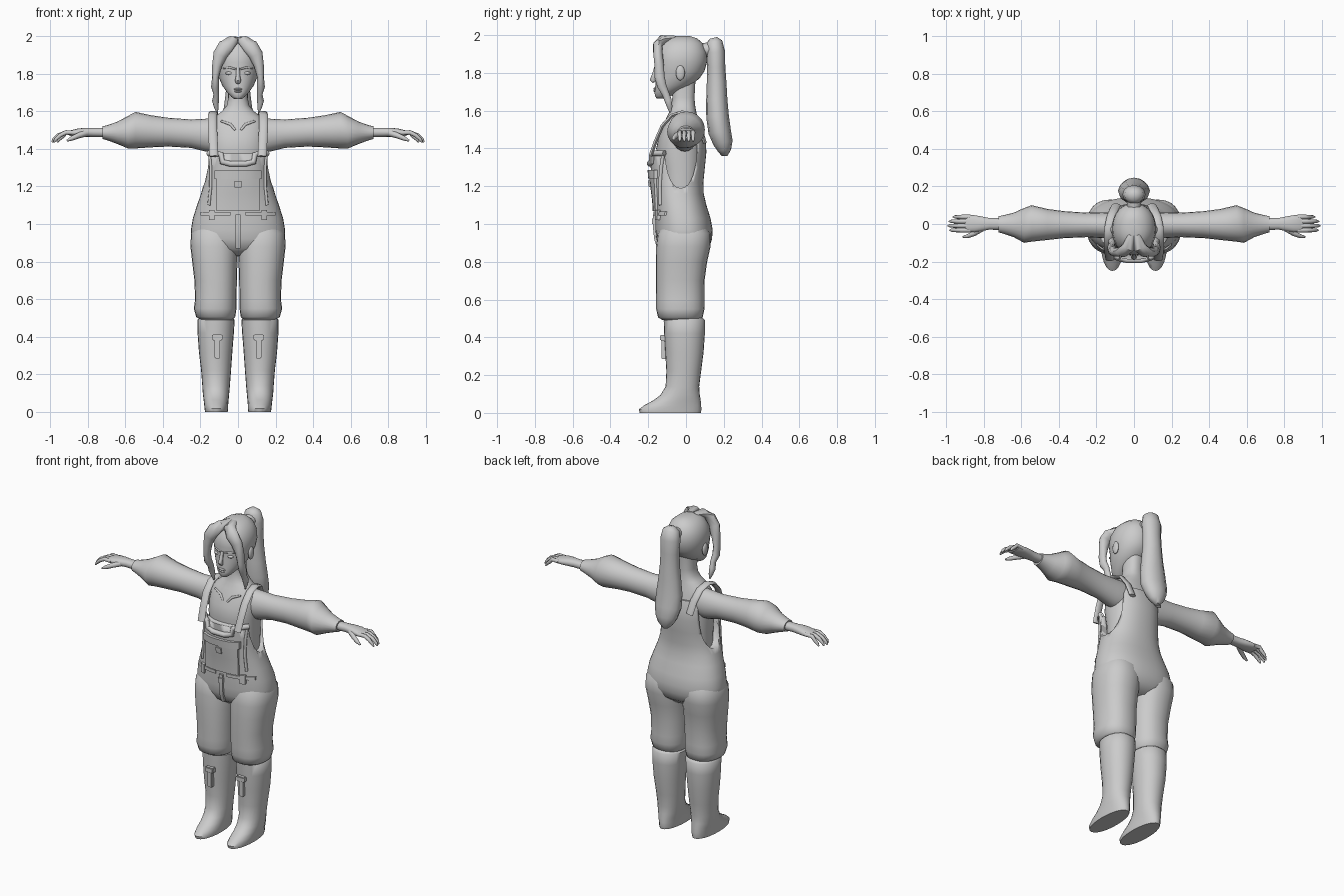
import bpy, bmesh, math
from mathutils import Vector

grey = bpy.data.materials.new("plain_grey")
grey.diffuse_color = (0.6, 0.6, 0.6, 1)


def finish(name, bm, mirror=False, angle=50):
    bmesh.ops.recalc_face_normals(bm, faces=bm.faces)
    me = bpy.data.meshes.new(name)
    bm.to_mesh(me)
    bm.free()
    ob = bpy.data.objects.new(name, me)
    bpy.context.collection.objects.link(ob)
    me.materials.append(grey)
    bpy.ops.object.select_all(action='DESELECT')
    ob.select_set(True)
    bpy.context.view_layer.objects.active = ob
    bpy.ops.object.shade_smooth_by_angle(angle=math.radians(angle))
    if mirror:
        ob.modifiers.new("mirror", 'MIRROR').use_mirror_merge = False
    return ob


def skin(name, rings, **kw):
    bm = bmesh.new()
    vs = [[bm.verts.new(p) for p in r] for r in rings]
    n = len(vs[0])
    for a, b in zip(vs, vs[1:]):
        for i in range(n):
            j = (i + 1) % n
            bm.faces.new((a[i], a[j], b[j], b[i]))
    bm.faces.new(vs[0])
    bm.faces.new(vs[-1])
    return finish(name, bm, **kw)


def loft(name, rows, axis='z', n=24, p=2.3, **kw):
    """rows: position on axis, then min and max on the two other axes"""
    rings = []
    for t, a0, a1, b0, b1 in rows:
        ring = []
        for i in range(n):
            c, s = math.cos(2 * math.pi * i / n), math.sin(2 * math.pi * i / n)
            a = (a0 + a1) / 2 + (a1 - a0) / 2 * math.copysign(abs(c) ** (2 / p), c)
            b = (b0 + b1) / 2 + (b1 - b0) / 2 * math.copysign(abs(s) ** (2 / p), s)
            ring.append((a, b, t) if axis == 'z' else (t, a, b))
        rings.append(ring)
    return skin(name, rings, **kw)


def tube(name, pts, ref=(1, 0, 0), n=10, **kw):
    """pts: x, y, z, half width along ref, half thickness"""
    P = [Vector(q[:3]) for q in pts]
    rings = []
    for k, q in enumerate(pts):
        t = (P[min(k + 1, len(P) - 1)] - P[max(k - 1, 0)]).normalized()
        u = Vector(ref)
        u = (u - t * u.dot(t)).normalized()
        v = t.cross(u)
        rings.append([P[k] + u * q[3] * math.cos(2 * math.pi * i / n)
                      + v * q[4] * math.sin(2 * math.pi * i / n) for i in range(n)])
    return skin(name, rings, **kw)


def ball(name, loc, size, mirror=False):
    bm = bmesh.new()
    bmesh.ops.create_uvsphere(bm, u_segments=16, v_segments=10, radius=1)
    for v in bm.verts:
        v.co = Vector(loc) + Vector(a * b for a, b in zip(v.co, size))
    return finish(name, bm, mirror)


def box(name, loc, size, mirror=False, bevel=0.004):
    bm = bmesh.new()
    bmesh.ops.create_cube(bm, size=1)
    for v in bm.verts:
        v.co = Vector(loc) + Vector(a * b for a, b in zip(v.co, size))
    if bevel:
        bmesh.ops.bevel(bm, geom=bm.edges[:], offset=bevel, segments=2, affect='EDGES')
    return finish(name, bm, mirror)


# Overalls body, cut for armholes and the open chest
SHELL = [(.83, .10, -.08, .07), (.87, .215, -.14, .12), (.92, .25, -.157, .138),
         (.97, .25, -.162, .141), (1.03, .24, -.163, .13), (1.1, .218, -.165, .108),
         (1.16, .197, -.172, .094), (1.22, .18, -.18, .092), (1.3, .17, -.187, .10),
         (1.38, .167, -.19, .108), (1.45, .16, -.16, .104), (1.5, .14, -.12, .09)]
overalls = loft("overalls", [(z, -w, w, f, b) for z, w, f, b in SHELL], n=40)
arm_cut = loft("armhole_cutter", [(.118, -.115, .06, 1.19, 1.72), (.3, -.115, .06, 1.19, 1.72)],
               axis='x', n=32, mirror=True)
chest_cut = box("chest_cutter", (0, -.18, 1.5), (.5, .27, .25), bevel=0)
for cutter in (arm_cut, chest_cut):
    m = overalls.modifiers.new("cut", 'BOOLEAN')
    m.operation, m.object = 'DIFFERENCE', cutter
    cutter.hide_render = True
    cutter.hide_set(True)


def front_y(x, z):
    """front surface of the overalls"""
    for a, b in zip(SHELL, SHELL[1:]):
        if a[0] <= z <= b[0]:
            k = (z - a[0]) / (b[0] - a[0])
            w, f, r = (a[i] + (b[i] - a[i]) * k for i in (1, 2, 3))
            return (f + r) / 2 + (f - r) / 2 * max(0, 1 - abs(x / w) ** 2.3) ** (1 / 2.3)


def panel(name, x0, x1, z0, z1, out, mirror=False):
    rings = []
    for i in range(9):
        x = x0 + (x1 - x0) * i / 8
        zs = [z0 + (z1 - z0) * j / 4 for j in range(5)]
        rings.append([(x, front_y(x, z) - out, z) for z in zs]
                     + [(x, front_y(x, z) + .012, z) for z in reversed(zs)])
    return skin(name, rings, mirror=mirror, angle=35)


panel("bib_pocket", -.115, .115, 1.07, 1.26, .012)
panel("pocket_flap", -.125, .125, 1.24, 1.285, .018)
panel("pocket_button", -.018, .018, 1.195, 1.23, .02)
panel("belt_tab", .125, .155, 1.02, 1.075, .016, True)
panel("waist_pocket_edge", .04, .20, 1.045, 1.065, .009, True)
panel("fly", -.012, .012, .87, 1.05, .012)
panel("fly_button", -.016, .016, 1.0, 1.03, .018)
trim = [(-.155, 1.375), (-.12, 1.375), (-.09, 1.37), (-.083, 1.33), (-.04, 1.32), (.04, 1.32),
        (.083, 1.33), (.09, 1.37), (.12, 1.375), (.155, 1.375)]
tube("bib_trim", [(x, front_y(x, z) - .006, z, .016, .016) for x, z in trim], ref=(0, 1, 0))
tube("bib_side_seam", [(x, front_y(x, z) - .002, z, .008, .01) for x, z in
     [(.15, 1.37), (.145, 1.3), (.145, 1.2), (.155, 1.1)]], mirror=True)

# Trousers and boots
loft("trouser_leg", [(.492, .03, .20, -.125, .07), (.505, .015, .222, -.148, .088),
     (.55, .008, .235, -.158, .098), (.6, .008, .228, -.158, .097), (.7, .006, .232, -.16, .098),
     (.8, .003, .244, -.16, .112), (.88, -.002, .253, -.158, .13), (.95, 0, .25, -.15, .13),
     (1.0, .02, .22, -.12, .1)], mirror=True)
loft("boot", [(0, .055, .175, -.245, .078), (.018, .052, .178, -.25, .082),
     (.04, .052, .18, -.222, .08), (.065, .05, .183, -.175, .078), (.095, .047, .187, -.135, .073),
     (.14, .043, .19, -.108, .07), (.22, .037, .196, -.104, .08), (.32, .03, .208, -.11, .093),
     (.42, .022, .215, -.116, .1), (.49, .018, .216, -.118, .1), (.505, .035, .20, -.1, .085)],
     p=2.1, mirror=True)
box("boot_strap", (.11, -.117, .335), (.03, .026, .1), True)
box("boot_buckle", (.11, -.12, .397), (.055, .034, .032), True)

# Torso, neck and straps
loft("torso", [(1.1, -.15, .15, -.12, .07), (1.3, -.15, .15, -.14, .09),
     (1.4, -.155, .155, -.158, .093), (1.47, -.155, .155, -.142, .085),
     (1.53, -.15, .15, -.118, .07), (1.57, -.125, .125, -.1, .06), (1.6, -.085, .085, -.085, .053),
     (1.63, -.06, .06, -.077, .048), (1.67, -.052, .052, -.072, .045),
     (1.76, -.052, .052, -.08, .05)], n=32)
tube("shoulder_strap", [(.128, -.188, 1.36, .024, .01), (.132, -.16, 1.44, .024, .01),
     (.136, -.125, 1.52, .024, .01), (.136, -.075, 1.575, .024, .01), (.133, -.02, 1.592, .024, .01),
     (.122, .035, 1.57, .024, .01), (.108, .075, 1.51, .024, .01), (.095, .1, 1.43, .024, .01)],
     mirror=True)
tube("collarbone", [(.015, -.128, 1.5, .006, .006), (.04, -.117, 1.53, .008, .007),
     (.09, -.1, 1.548, .006, .005)], ref=(0, 0, 1), mirror=True)

# Sleeves and hands
loft("sleeve", [(.09, -.08, .06, 1.38, 1.565), (.17, -.075, .062, 1.385, 1.56),
     (.25, -.07, .06, 1.405, 1.556), (.37, -.075, .068, 1.412, 1.565),
     (.46, -.085, .08, 1.408, 1.578), (.545, -.094, .1, 1.402, 1.596),
     (.585, -.1, .085, 1.402, 1.575), (.64, -.07, .06, 1.425, 1.545),
     (.70, -.05, .045, 1.447, 1.524), (.72, -.045, .042, 1.452, 1.52)],
     axis='x', p=2, n=20, mirror=True)
loft("hand", [(.7, -.032, .032, 1.462, 1.512), (.77, -.03, .032, 1.463, 1.512),
     (.81, -.038, .04, 1.464, 1.512), (.85, -.044, .047, 1.465, 1.508),
     (.885, -.042, .046, 1.468, 1.5), (.9, -.038, .042, 1.472, 1.494)],
     axis='x', n=16, mirror=True)
for i, name in enumerate(["index", "middle", "ring", "little"]):
    y, tip = -.033 + .0235 * i, (.98, .99, .983, .962)[i]
    tube(name + "_finger", [(.87, y, 1.485, .012, .012), (.915, y, 1.487, .012, .012),
         (tip - .035, y, 1.472, .011, .011), (tip - .01, y, 1.45, .009, .009),
         (tip, y, 1.435, .004, .004)], ref=(0, 1, 0), n=8, mirror=True)
tube("thumb", [(.81, -.025, 1.483, .018, .016), (.85, -.05, 1.47, .015, .014),
     (.885, -.065, 1.455, .012, .011), (.91, -.069, 1.443, .005, .005)], ref=(0, 0, 1), n=8, mirror=True)

# Head and face
loft("head", [(1.665, -.02, .02, -.155, -.115), (1.677, -.036, .036, -.165, -.08),
     (1.70, -.058, .058, -.166, -.04), (1.735, -.083, .083, -.162, .03),
     (1.775, -.1, .1, -.163, .075), (1.81, -.11, .11, -.158, .098), (1.86, -.118, .118, -.165, .112),
     (1.91, -.113, .113, -.155, .11), (1.955, -.092, .092, -.13, .09),
     (1.982, -.06, .06, -.1, .06), (1.994, -.025, .025, -.06, .025)], n=32, p=2.1)
tube("nose", [(0, -.16, 1.83, .01, .008), (0, -.168, 1.79, .011, .012),
     (0, -.177, 1.763, .016, .015), (0, -.168, 1.75, .012, .008)], n=8)
ball("upper_lip", (0, -.164, 1.717, ), (.025, .009, .006))
ball("lower_lip", (0, -.164, 1.705), (.02, .009, .006))
ball("eye", (.045, -.143, 1.802), (.022, .012, .009), True)
tube("brow", [(.015, -.161, 1.825, .005, .005), (.045, -.152, 1.833, .006, .006),
     (.078, -.125, 1.828, .004, .004)], ref=(0, 0, 1), n=8, mirror=True)
ball("ear", (.113, -.03, 1.80), (.012, .024, .04), True)

# Hair: parted fringe falling into side locks, and a ponytail
tube("front_lock", [(.012, -.06, 1.985, .02, .012), (.03, -.125, 1.975, .035, .026),
     (.065, -.15, 1.945, .042, .026), (.095, -.148, 1.90, .038, .026),
     (.112, -.142, 1.84, .026, .026), (.12, -.14, 1.78, .018, .028), (.122, -.128, 1.73, .021, .026),
     (.115, -.108, 1.69, .015, .02), (.12, -.095, 1.655, .018, .02),
     (.115, -.086, 1.62, .012, .015), (.11, -.083, 1.59, .003, .004)], mirror=True)
tube("hair_tie", [(0, .08, 1.92, .035, .035), (0, .135, 1.925, .04, .04)], n=12)
tube("ponytail", [(0, .145, 1.985, .02, .02), (0, .15, 1.965, .05, .042),
     (0, .157, 1.91, .062, .05), (0, .16, 1.83, .058, .048), (0, .162, 1.75, .06, .052),
     (0, .163, 1.66, .07, .056), (0, .167, 1.57, .082, .06), (0, .178, 1.49, .085, .06),
     (0, .196, 1.43, .07, .052), (0, .203, 1.39, .048, .036), (0, .205, 1.36, .015, .015)], n=12)
